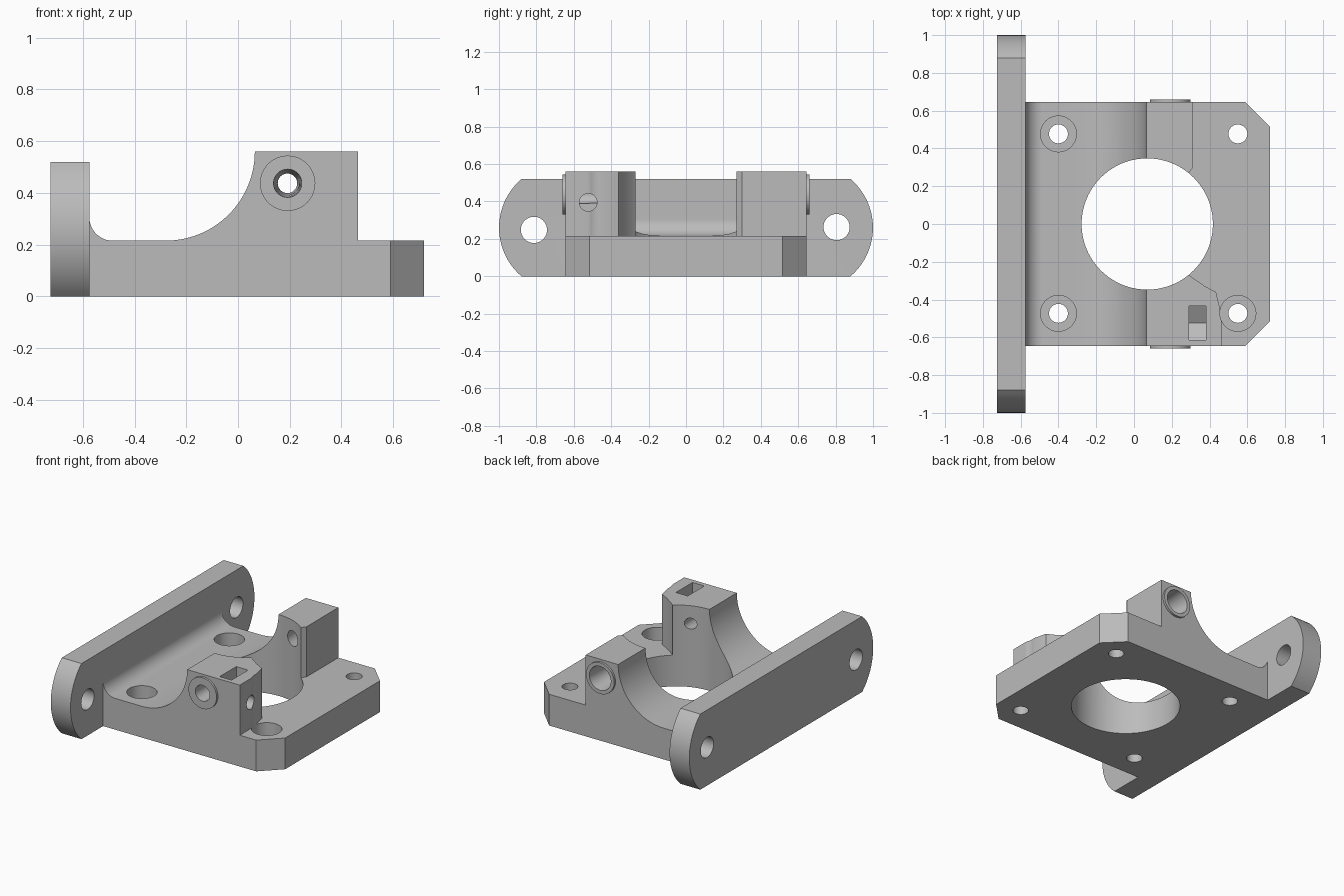
import bpy, bmesh, math
from mathutils import Vector

cube = bpy.data.objects.get("Cube")
if cube:
    bpy.data.objects.remove(cube, do_unlink=True)

gray = bpy.data.materials.new("plain_gray")
gray.use_nodes = True
gray.diffuse_color = (0.5, 0.5, 0.5, 1)
gray.node_tree.nodes["Principled BSDF"].inputs["Base Color"].default_value = (0.5, 0.5, 0.5, 1)

# Axis letter -> how (u, v, along) maps to x, y, z
PLACE = {
    "x": lambda u, v, w: Vector((w, u, v)),
    "y": lambda u, v, w: Vector((u, w, v)),
    "z": lambda u, v, w: Vector((u, v, w)),
}


def loft(name, axis, ring_a, lo, ring_b, hi):
    """Solid between two matching outlines at lo and hi along an axis."""
    bm = bmesh.new()
    a = [bm.verts.new(PLACE[axis](u, v, lo)) for u, v in ring_a]
    b = [bm.verts.new(PLACE[axis](u, v, hi)) for u, v in ring_b]
    bm.faces.new(a)
    bm.faces.new(b)
    for i in range(len(a)):
        j = (i + 1) % len(a)
        bm.faces.new((a[i], a[j], b[j], b[i]))
    bmesh.ops.recalc_face_normals(bm, faces=bm.faces)
    mesh = bpy.data.meshes.new(name)
    bm.to_mesh(mesh)
    bm.free()
    mesh.materials.append(gray)
    obj = bpy.data.objects.new(name, mesh)
    bpy.context.collection.objects.link(obj)
    return obj


def prism(name, axis, outline, lo, hi):
    return loft(name, axis, outline, lo, outline, hi)


def arc(cu, cv, r, start, end, steps):
    angles = [math.radians(start + (end - start) * i / steps) for i in range(steps + 1)]
    return [(cu + r * math.cos(t), cv + r * math.sin(t)) for t in angles]


def rod(name, axis, cu, cv, lo, hi, r, r_end=None, sides=48):
    ring = lambda rad: arc(cu, cv, rad, 0, 360, sides)[:-1]
    return loft(name, axis, ring(r), lo, ring(r_end or r), hi)


def combine(target, other, operation):
    mod = target.modifiers.new("combine", "BOOLEAN")
    mod.operation = operation
    mod.solver = "EXACT"
    mod.object = other
    bpy.context.view_layer.objects.active = target
    bpy.ops.object.modifier_apply(modifier=mod.name)
    bpy.data.objects.remove(other, do_unlink=True)


HALF, DECK, TOP = 0.645, 0.215, 0.56

# Body: side profile with flange fillet and saddle curve
profile = [(-0.6, 0), (0.72, 0), (0.72, TOP)]
profile += arc(-0.28, TOP, TOP - DECK, 0, -90, 28)
profile += arc(-0.485, DECK + 0.09, 0.09, -90, -180, 12)
profile += [(-0.6, DECK + 0.09)]
bracket = prism("bracket_body", "y", profile, -HALF, HALF)

# Leave only the two clamp posts above the deck
post_edge = [(0.07, 0), (0.29, -0.27), (0.376, -0.33), (0.434, -0.36), (0.458, -0.46),
             (0.465, -0.53), (0.465, -0.8), (0.9, -0.8), (0.9, 0.8), (0.312, 0.8),
             (0.312, 0.3), (0.29, 0.27)]
combine(bracket, prism("post_trim", "z", post_edge, DECK, 1), "DIFFERENCE")

# Cut off the two outer corners
for s in (-1, 1):
    corner = [(0.59, s * HALF), (0.72, s * 0.515), (0.9, s * 0.335), (0.9, s * 0.9), (0.335, s * 0.9)]
    combine(bracket, prism("corner_cut", "z", corner, -1, 1), "DIFFERENCE")

# Mounting flange with bowed ends
bow = math.degrees(math.asin(0.26 / 0.3417))
ends = arc(0.658, 0.26, 0.3417, -bow, bow, 20) + arc(-0.658, 0.26, 0.3417, 180 - bow, 180 + bow, 20)
combine(bracket, prism("mounting_flange", "x", ends, -0.725, -0.575), "UNION")

# Raised rings on the outer post faces
for lo, hi in ((-0.66, -0.6), (0.6, 0.66)):
    combine(bracket, rod("post_ring", "y", 0.192, 0.437, lo, hi, 0.107), "UNION")

# Main bore, flange holes and tapered post holes
cutters = [
    rod("main_bore", "z", 0.07, 0, -1, 1, 0.3475, sides=96),
    rod("flange_hole", "x", -0.813, 0.248, -1, -0.5, 0.07),
    rod("flange_hole", "x", 0.805, 0.263, -1, -0.5, 0.07),
    rod("front_post_hole", "y", 0.192, 0.437, -0.67, -0.25, 0.055, 0.034),
    rod("back_post_hole", "y", 0.192, 0.437, 0.25, 0.67, 0.045, 0.083),
]
# Deck screw holes, three of them counterbored
for x in (-0.4, 0.55):
    for y in (-0.473, 0.477):
        cutters.append(rod("screw_hole", "z", x, y, -0.1, 0.5, 0.05))
        if x < 0 or y < 0:
            cutters.append(rod("counterbore", "z", x, y, 0.08, 0.7, 0.095))
# Clamp screw hole and nut slot with a V floor
cutters.append(rod("clamp_screw_hole", "x", -0.523, 0.395, 0.2, 0.6, 0.047))
slot = [(-0.613, 0.7), (-0.613, 0.345), (-0.523, 0.293), (-0.433, 0.345), (-0.433, 0.7)]
cutters.append(prism("nut_slot", "x", slot, 0.29, 0.38))
for cutter in cutters:
    combine(bracket, cutter, "DIFFERENCE")

# Smooth the curves, keep machined edges crisp
bpy.ops.object.select_all(action="DESELECT")
bracket.select_set(True)
bpy.context.view_layer.objects.active = bracket
bpy.ops.object.shade_smooth_by_angle(angle=math.radians(25))
